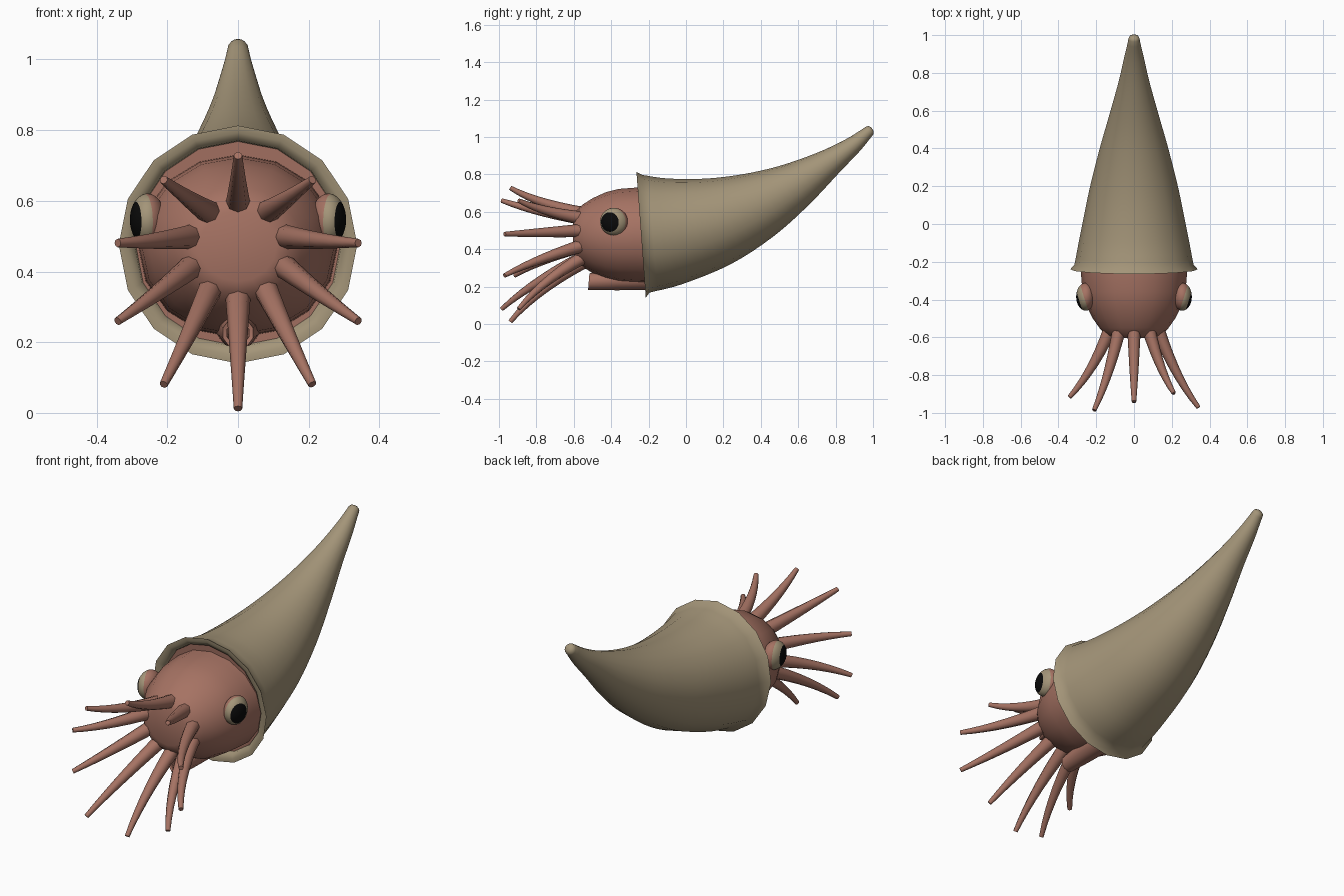
import bpy, bmesh, math
from mathutils import Vector

cube = bpy.data.objects.get("Cube")
if cube:
    bpy.data.objects.remove(cube, do_unlink=True)


def material(name, rgb):
    m = bpy.data.materials.new(name)
    m.use_nodes = True
    m.diffuse_color = (*rgb, 1)
    m.node_tree.nodes["Principled BSDF"].inputs["Base Color"].default_value = (*rgb, 1)
    return m


SHELL = material("shell tan", (0.37, 0.30, 0.19))
FLESH = material("flesh pink", (0.38, 0.17, 0.125))
BLACK = material("pupil black", (0.003, 0.003, 0.003))


def finish(bm, name, mats, angle=50):
    bmesh.ops.recalc_face_normals(bm, faces=bm.faces)
    mesh = bpy.data.meshes.new(name)
    bm.to_mesh(mesh)
    bm.free()
    for m in mats:
        mesh.materials.append(m)
    ob = bpy.data.objects.new(name, mesh)
    bpy.context.collection.objects.link(ob)
    bpy.ops.object.select_all(action='DESELECT')
    ob.select_set(True)
    bpy.context.view_layer.objects.active = ob
    bpy.ops.object.shade_smooth_by_angle(angle=math.radians(angle))
    return ob


def ring(centre, radius, normal, sides, stretch=1.0):
    """Circle of points across the given direction, starting at the top."""
    n = Vector(normal).normalized()
    up = Vector((0, 0, 1))
    u = n.cross(up).normalized()
    v = u.cross(n)
    turn = [2 * math.pi * i / sides for i in range(sides)]
    return [Vector(centre) + radius * (u * stretch * math.sin(a) + v * math.cos(a)) for a in turn]


def loft(name, rings, mats, cap_start=True, cap_end=True, angle=50):
    bm = bmesh.new()
    loops = [[bm.verts.new(p) for p in r] for r in rings]
    for a, b in zip(loops, loops[1:]):
        for i in range(len(a)):
            j = (i + 1) % len(a)
            bm.faces.new((a[i], a[j], b[j], b[i]))
    if cap_start:
        bm.faces.new(loops[0])
    if cap_end:
        bm.faces.new(loops[-1])
    return finish(bm, name, mats, angle)


def smooth_path(keys, steps):
    """Catmull-Rom interpolation through key vectors."""
    pts = [2 * keys[0] - keys[1]] + keys + [2 * keys[-1] - keys[-2]]
    out = []
    for a, b, c, d in zip(pts, pts[1:], pts[2:], pts[3:]):
        for s in range(steps):
            t = s / steps
            out.append(0.5 * (2 * b + (c - a) * t + (2 * a - 5 * b + 4 * c - d) * t * t
                              + (3 * b - a - 3 * c + d) * t ** 3))
    return out + [keys[-1]]


# Shell: a curved horn; each section has an upper and a lower (y, z) point
def shell_ring(s, scale=1.0, back=0.0):
    top, low = Vector((0, s[0], s[1])), Vector((0, s[2], s[3]))
    across = top - low
    normal = Vector((0, across.z, -across.y)).normalized()
    return ring((top + low) / 2 + normal * back, across.length / 2 * scale, normal, 16)


lip = (-0.265, 0.813, -0.215, 0.14)
sections = [Vector(k) for k in (
    (-0.235, 0.797, -0.195, 0.168), (-0.1, 0.778, -0.02, 0.213), (0.1, 0.777, 0.24, 0.32),
    (0.3, 0.80, 0.47, 0.47), (0.5, 0.845, 0.66, 0.64), (0.7, 0.915, 0.82, 0.81),
    (0.85, 0.985, 0.93, 0.925), (0.965, 1.056, 0.995, 1.005))]
body = smooth_path(sections, 4)
tip = [shell_ring(body[-1], 0.85, 0.012), shell_ring(body[-1], 0.4, 0.02)]
rim = [shell_ring(lip, 0.85, 0.05), shell_ring(lip, 0.87, 0.015),
       shell_ring(lip, 0.94, 0.0), shell_ring(lip)]
loft("shell", rim + [shell_ring(s) for s in body] + tip, [SHELL], cap_start=False)

# Mantle closing the shell opening
loft("mantle", [shell_ring(lip, 0.86, 0.03), shell_ring(lip, 0.8, 0.08)], [FLESH])

# Head: rounded dome with a flat face
dome = [(-0.12, 0.262), (-0.27, 0.257), (-0.36, 0.25), (-0.43, 0.232), (-0.5, 0.2),
        (-0.55, 0.168), (-0.59, 0.135), (-0.603, 0.1)]
loft("head", [ring((0, y, 0.472), r, (0, -1, 0), 16, 1.09) for y, r in dome], [FLESH])

# Siphon under the head, with a hollow mouth
tube = [(-0.2, 0.25, 0.068), (-0.36, 0.238, 0.058), (-0.52, 0.226, 0.045),
        (-0.515, 0.226, 0.033), (-0.44, 0.232, 0.03)]
loft("siphon", [ring((0, y, z), r, (0, -1, 0.08), 10) for y, z, r in tube], [FLESH])

# Ten arms spread round the face; tip reach forward varies
reach = [0.94, 0.895, 0.97, 0.97, 0.895, 0.94, 0.985, 0.915, 0.915, 0.985]
for i, forward in enumerate(reach):
    a = i * math.pi / 5
    out = Vector((math.sin(a), 0, math.cos(a)))
    root = Vector((0, -0.55, 0.46)) + out * 0.13
    end = Vector((0, -forward, 0.37)) + out * 0.358
    bend = root.lerp(end, 0.5) + Vector((0, -0.05, 0)) - out * 0.015
    rings = []
    for k in range(8):
        t = k / 7
        p = root * (1 - t) ** 2 + bend * 2 * t * (1 - t) + end * t * t
        d = (bend - root) * (1 - t) + (end - bend) * t
        rings.append(ring(p, 0.036 * (1 - t) + 0.012 * t, d, 8))
    loft(f"arm_{i + 1}", rings, [FLESH])

# Eyes: fleshy socket, tan eyeball and dark pupil chosen by direction
for side, label in ((1, "left"), (-1, "right")):
    look = Vector((side * 0.9, -0.42, -0.04)).normalized()
    bm = bmesh.new()
    bmesh.ops.create_uvsphere(bm, u_segments=32, v_segments=24, radius=1)
    turn = Vector((0, 0, 1)).rotation_difference(look).to_matrix()
    bmesh.ops.rotate(bm, verts=bm.verts, cent=(0, 0, 0), matrix=turn)
    for f in bm.faces:
        d = f.calc_center_median().normalized().dot(look)
        f.material_index = 2 if d > 0.74 else 1 if d > 0.15 else 0
    bmesh.ops.scale(bm, verts=bm.verts, vec=(0.05, 0.074, 0.074))
    bmesh.ops.translate(bm, verts=bm.verts, vec=(side * 0.256, -0.385, 0.547))
    finish(bm, f"{label}_eye", [FLESH, SHELL, BLACK])
